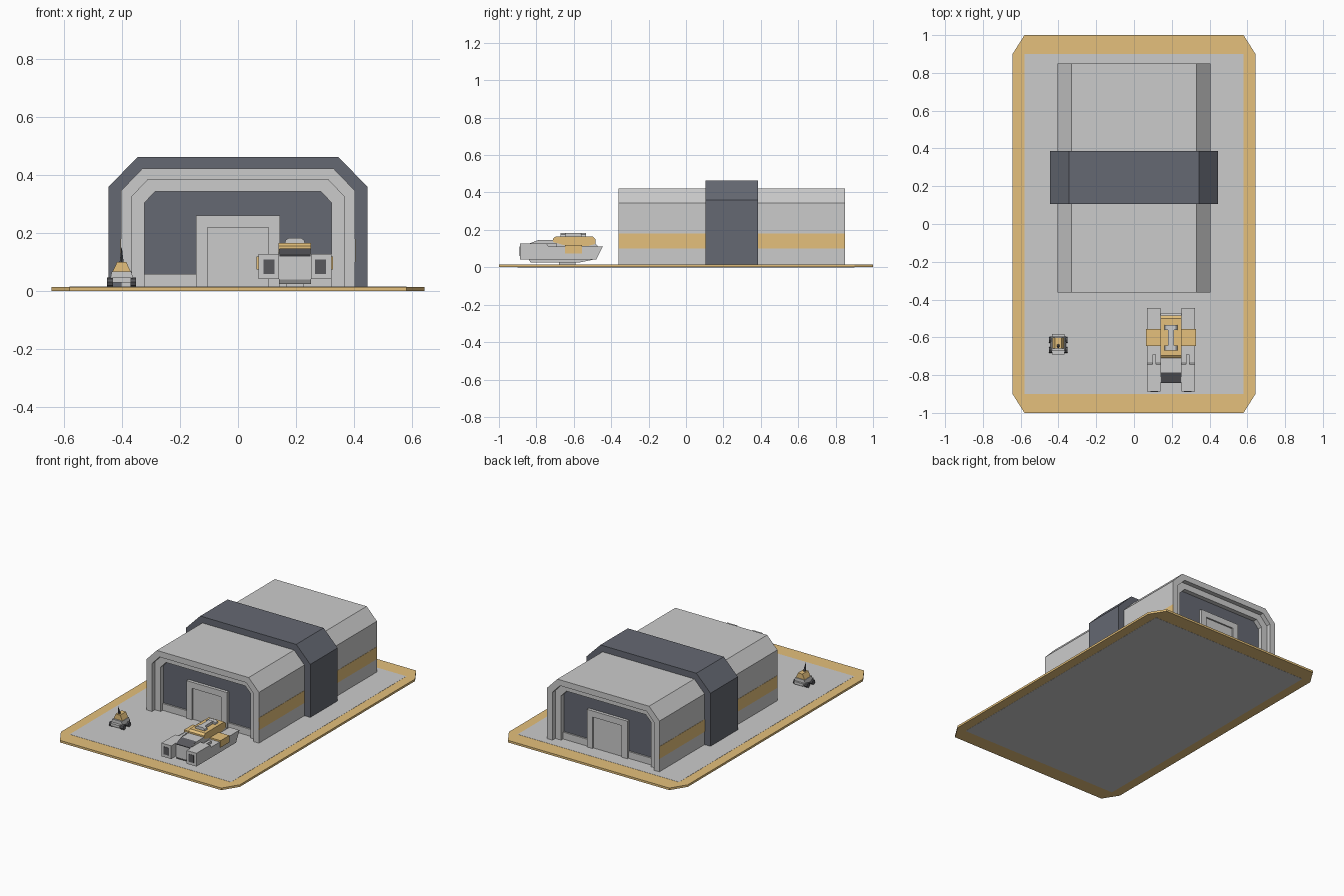
import bpy, bmesh, math
from mathutils import Matrix

if "Cube" in bpy.data.objects:
    bpy.data.objects.remove(bpy.data.objects["Cube"])

TAN, DARK, BLACK = (0.78, 0.53, 0.2, 1), (0.13, 0.14, 0.17, 1), (0.1, 0.1, 0.11, 1)
mats = {}


def finish(name, bm, color=None):
    bmesh.ops.recalc_face_normals(bm, faces=bm.faces)
    me = bpy.data.meshes.new(name)
    bm.to_mesh(me)
    bm.free()
    ob = bpy.data.objects.new(name, me)
    bpy.context.collection.objects.link(ob)
    if color:
        if color not in mats:
            mats[color] = bpy.data.materials.new("paint")
            mats[color].diffuse_color = color
        me.materials.append(mats[color])
    return ob


def prism(name, pts, axis, a, b, color=None):
    """Extrude a 2D outline along an axis from a to b."""
    place = {'x': lambda p, t: (t, p[0], p[1]),
             'y': lambda p, t: (p[0], t, p[1]),
             'z': lambda p, t: (p[0], p[1], t)}[axis]
    bm = bmesh.new()
    lo = [bm.verts.new(place(p, a)) for p in pts]
    hi = [bm.verts.new(place(p, b)) for p in pts]
    bm.faces.new(lo)
    bm.faces.new(hi[::-1])
    n = len(pts)
    for i in range(n):
        j = (i + 1) % n
        bm.faces.new((lo[i], lo[j], hi[j], hi[i]))
    return finish(name, bm, color)


def box(name, x0, x1, y0, y1, z0, z1, color=None):
    return prism(name, [(x0, y0), (x1, y0), (x1, y1), (x0, y1)], 'z', z0, z1, color)


def arch(w, side, slope, top, floor=0.015):
    """Chamfered building outline in x, z."""
    return [(-w, floor), (-w, side), (-slope, top), (slope, top), (w, side), (w, floor)]


# Ground plate: tan rim with grey pad
prism("plate_rim", [(-.58, -1), (.58, -1), (.643, -.9), (.643, .9),
                    (.58, 1), (-.58, 1), (-.643, .9), (-.643, -.9)], 'z', .0008, .0145, TAN)
box("plate_pad", -.58, .58, -.9, .9, 0, .0155)

# Hangar shell: stepped portal at both ends, lofted through nested outlines
outer = arch(.404, .345, .33, .422)
mid = arch(.365, .327, .311, .384)
inner = arch(.323, .304, .285, .344)
Y0, Y1 = -.362, .85
half = [(inner, .06), (inner, .03), (mid, .03), (mid, 0), (outer, 0)]
rings = [(p, Y0 + d) for p, d in half] + [(p, Y1 - d) for p, d in reversed(half)]
bm = bmesh.new()
loops = [[bm.verts.new((x, y, z)) for x, z in p] for p, y in rings]
for A, B in zip(loops, loops[1:]):
    for i in range(5):
        bm.faces.new((A[i], A[i + 1], B[i + 1], B[i]))
finish("hangar_shell", bm)

# Dark band around the hangar
prism("hangar_band", arch(.446, .36, .345, .463), 'y', .105, .386, DARK)

# End walls, doors and plinths
for tag, y, s in (("front", Y0, 1), ("back", Y1, -1)):
    prism(tag + "_wall", inner, 'y', y + s * .06, y + s * .065, DARK)
    for sx in (-1, 1):
        xs = sorted((sx * .145, sx * .323))
        box(tag + "_plinth", xs[0], xs[1], *sorted((y + s * .05, y + s * .06)), .015, .06)
        xs = sorted((sx * .105, sx * .145))
        box(tag + "_door_jamb", xs[0], xs[1], *sorted((y + s * .04, y + s * .06)), .015, .26)
    box(tag + "_door_lintel", -.105, .105, *sorted((y + s * .04, y + s * .06)), .22, .26)
    box(tag + "_door", -.105, .105, *sorted((y + s * .05, y + s * .06)), .015, .22)

# Tan side stripes
for sx in (-1, 1):
    xs = sorted((sx * .40, sx * .4055))
    box("side_stripe", xs[0], xs[1], Y0, Y1, .10, .18, TAN)

# Parked transport
CX = .196
prism("transport_hull", [(-.84, .04), (-.84, .125), (-.785, .145), (-.5, .145),
                         (-.47, .11), (-.5, .04), (-.575, .025), (-.83, .025)],
      'x', CX - .055, CX + .055)
prism("transport_windscreen", [(-.842, .1255), (-.785, .147), (-.785, .14), (-.84, .12)],
      'x', CX - .053, CX + .053, BLACK)
prism("transport_turret", [(-.71, .135), (-.71, .155), (-.695, .166), (-.5, .166),
                           (-.485, .152), (-.485, .125), (-.52, .115), (-.64, .115)],
      'x', CX - .056, CX + .056, TAN)
box("transport_side_blocks", CX - .132, CX + .132, -.647, -.557, .075, .12, TAN)
box("transport_belly_foot", CX - .03, CX + .03, -.68, -.59, .0155, .026)
for s in (-1, 1):
    xs = sorted((CX + s * .055, CX + s * .126))
    prism("transport_pod", [(-.887, .042), (-.887, .128), (-.745, .128), (-.735, .11),
                            (-.445, .11), (-.48, .042)], 'x', xs[0], xs[1])
    c = CX + s * .089
    box("transport_pod_light", c - .019, c + .019, -.889, -.88, .06, .11, BLACK)
    box("transport_gun", c - .009, c + .009, -.745, -.69, .108, .128)

# Roof rack: bar with two hexagonal end plates
box("roof_rack_bar", CX - .016, CX + .016, -.66, -.55, .166, .183)
for y in (-.657, -.548):
    prism("roof_rack_end", [(CX - .035, .164), (CX - .032, .176), (CX - .02, .184),
                            (CX + .02, .184), (CX + .032, .176), (CX + .035, .164)],
          'y', y - .014, y + .014)

# Small rover
RX = -.401
box("rover_chassis", RX - .032, RX + .032, -.69, -.583, .03, .047)
prism("rover_body", [(RX - .04, .04), (RX - .034, .067), (RX + .034, .067), (RX + .04, .04)],
      'y', -.672, -.595)
prism("rover_cab", [(RX - .032, .066), (RX - .016, .1), (RX + .016, .1), (RX + .032, .066)],
      'y', -.66, -.6, TAN)


def cone(name, r1, r2, depth, sides, matrix, color):
    bm = bmesh.new()
    bmesh.ops.create_cone(bm, cap_ends=True, segments=sides, radius1=r1, radius2=r2,
                          depth=depth, matrix=matrix)
    return finish(name, bm, color)


for sx in (-1, 1):
    for y in (-.613, -.666):
        cone("rover_wheel", .016, .016, .02, 8, Matrix.Translation((RX + sx * .04, y, .0315))
             @ Matrix.Rotation(math.pi / 2, 4, 'Y'), BLACK)
cone("rover_antenna", .009, .001, .06, 6, Matrix.Translation((RX, -.65, .121))
     @ Matrix.Rotation(math.radians(15), 4, 'X'), BLACK)

for m in bpy.data.materials:
    if m.users and not m.is_grease_pencil:
        m.use_nodes = True
        m.node_tree.nodes["Principled BSDF"].inputs["Base Color"].default_value = m.diffuse_color
